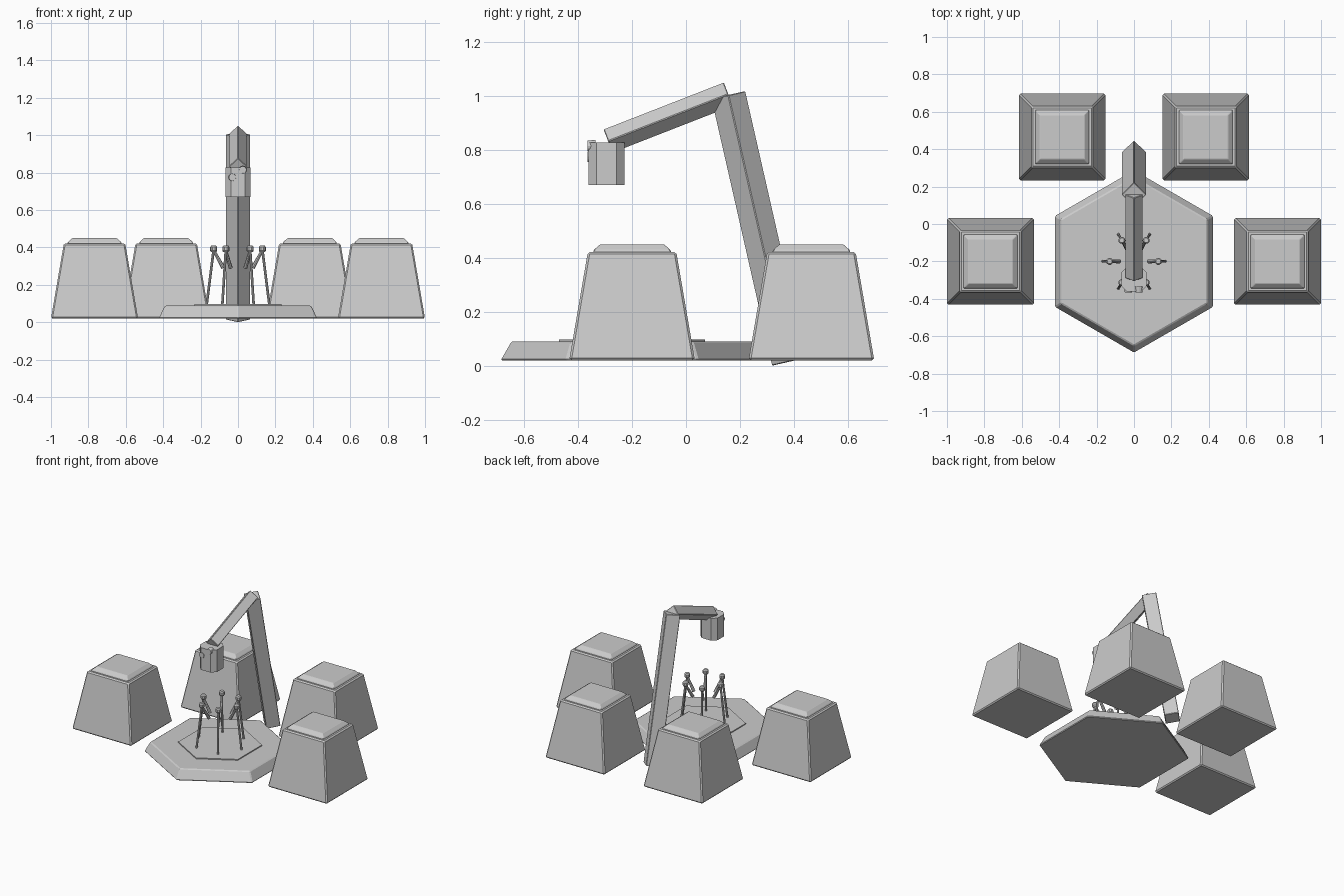
import bpy, math
from mathutils import Vector

if "Cube" in bpy.data.objects:
    bpy.data.objects.remove(bpy.data.objects["Cube"])


def mesh_object(name, verts, faces, bevel=0.0):
    me = bpy.data.meshes.new(name)
    me.from_pydata(verts, [], faces)
    ob = bpy.data.objects.new(name, me)
    bpy.context.scene.collection.objects.link(ob)
    if bevel:
        mod = ob.modifiers.new("edge_bevel", 'BEVEL')
        mod.width = bevel
        mod.segments = 1
    return ob


def loft_faces(n, count):
    faces = [tuple(reversed(range(n)))]
    for k in range(count - 1):
        for i in range(n):
            j = (i + 1) % n
            faces.append((k*n + i, k*n + j, (k+1)*n + j, (k+1)*n + i))
    faces.append(tuple(range((count - 1)*n, count*n)))
    return faces


def stack(name, center, n, start, rings, bevel=0.0):
    """Upright n-sided solid from (radius, z) rings."""
    cx, cy = center
    verts = [(cx + r*math.cos(start + 2*math.pi*i/n),
              cy + r*math.sin(start + 2*math.pi*i/n), z)
             for r, z in rings for i in range(n)]
    return mesh_object(name, verts, loft_faces(n, len(rings)), bevel)


def strut(name, a, b, ra, rb, n, bevel=0.0):
    """n-sided bar from point a to point b with end radii ra and rb."""
    a, b = Vector(a), Vector(b)
    d = (b - a).normalized()
    u = Vector((1, 0, 0))
    u = (u - d*u.dot(d)).normalized()
    v = d.cross(u)
    verts = [p + r*(math.cos(2*math.pi*i/n)*u + math.sin(2*math.pi*i/n)*v)
             for p, r in ((a, ra), (b, rb)) for i in range(n)]
    return mesh_object(name, verts, loft_faces(n, 2), bevel)


# Four tapered square stools with raised cushions
Q = math.sqrt(2)
for side, tag in ((-1, "left"), (1, "right")):
    for x, y, row in ((0.767, -0.2, "front"), (0.384, 0.465, "back")):
        c = (side*x, y)
        stack(f"stool_{row}_{tag}", c, 4, math.pi/4,
              [(0.233*Q, 0.02), (0.164*Q, 0.422)], 0.008)
        stack(f"cushion_{row}_{tag}", c, 4, math.pi/4,
              [(0.145*Q, 0.415), (0.143*Q, 0.428), (0.119*Q, 0.45)], 0.003)

# Hexagonal platform with thin inset plate
C = (0, -0.2)
stack("platform", C, 6, math.pi/6, [(0.49, 0.02), (0.45, 0.09)], 0.006)
stack("platform_plate", C, 6, math.pi/6, [(0.27, 0.085), (0.27, 0.097)])

# Ring of six slim levers: post, knob and inward handle
for k in range(6):
    ca, sa = math.cos(k*math.pi/3), math.sin(k*math.pi/3)

    def at(r, z):
        return (r*ca, C[1] + r*sa, z)

    strut(f"lever_post_{k}", at(0.168, 0.09), at(0.13, 0.39), 0.007, 0.007, 8)
    strut(f"lever_handle_{k}", at(0.125, 0.375), at(0.078, 0.29), 0.008, 0.011, 8)
    stack(f"lever_knob_{k}", at(0.13, 0)[:2], 10, 0,
          [(0.013, 0.375), (0.019, 0.383), (0.019, 0.402), (0.013, 0.41)])

# Leaning diamond-section mast and boom
strut("mast", (0, 0.382, 0.0146), (0, 0.157, 1.004), 0.066, 0.066, 4, 0.003)
strut("boom", (0, 0.157, 1.007), (0, -0.289, 0.833), 0.048, 0.048, 4, 0.003)

# Chamfered hanging lamp head
h, o, cy = 0.067, 0.037, -0.295
outline = [(h, -o), (h, o), (o, h), (-o, h), (-h, o), (-h, -o), (-o, -h), (o, -h)]
mesh_object("lamp_head", [(x, cy + y, z) for z in (0.67, 0.827) for x, y in outline],
            loft_faces(8, 2))

# Two small round buttons on the lamp front
for tag, x, z in (("low", -0.03, 0.775), ("high", 0.026, 0.815)):
    strut(f"lamp_button_{tag}", (x, -0.335, z), (x, -0.366, z), 0.023, 0.019, 12)
